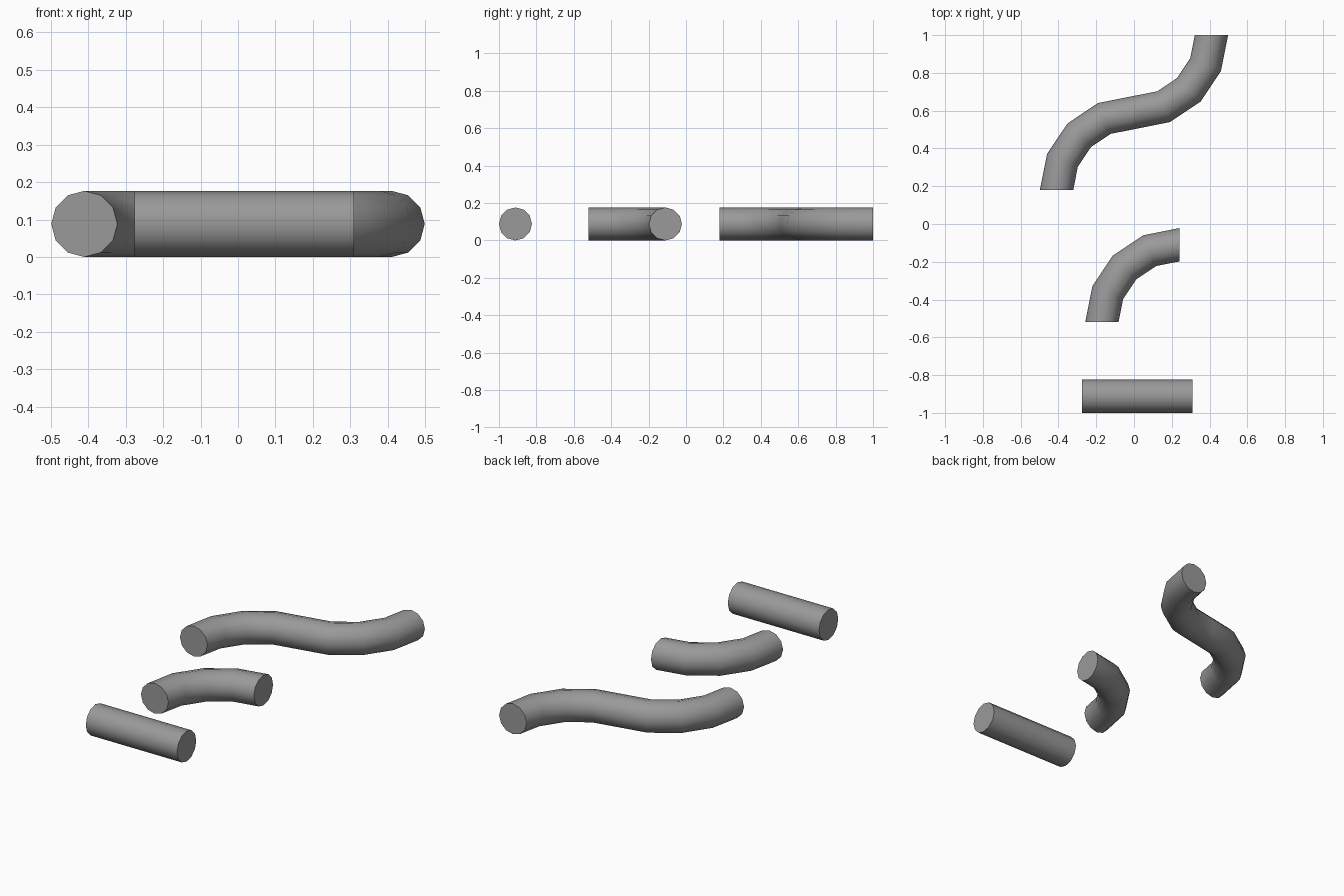
import bpy, bmesh, math
from mathutils import Vector

if "Cube" in bpy.data.objects:
    bpy.data.objects.remove(bpy.data.objects["Cube"])

R = 0.0882      # pipe radius
BEND = 0.41     # bend radius along the pipe centre
SIDES = 12

# Dark grey pipe material
grey = bpy.data.materials.new("dark_grey")
grey.diffuse_color = (0.32, 0.32, 0.32, 1)
grey.use_nodes = True
grey.node_tree.nodes["Principled BSDF"].inputs["Base Color"].default_value = grey.diffuse_color


def arc(cx, cy, start, end, steps=4):
    """Centre points with horizontal side direction for each ring of a bend."""
    rings = []
    for i in range(steps + 1):
        a = math.radians(start + (end - start) * i / steps)
        out = Vector((math.cos(a), math.sin(a), 0))
        rings.append((Vector((cx, cy, 0)) + out * BEND, out))
    return rings


def pipe(name, rings, seam=None):
    """Skin 12-sided rings into a capped pipe, with a sharp seam at one ring."""
    bm = bmesh.new()
    loops = []
    for centre, side in rings:
        loop = []
        for k in range(SIDES):
            t = 2 * math.pi * k / SIDES
            p = centre + side * (R * math.cos(t))
            loop.append(bm.verts.new((p.x, p.y, R + R * math.sin(t))))
        loops.append(loop)
    for a, b in zip(loops, loops[1:]):
        for k in range(SIDES):
            n = (k + 1) % SIDES
            bm.faces.new((a[k], a[n], b[n], b[k]))
    bm.faces.new(loops[0])
    bm.faces.new(loops[-1])
    bmesh.ops.recalc_face_normals(bm, faces=bm.faces[:])
    if seam is not None:
        ring = set(loops[seam])
        bmesh.ops.split_edges(bm, edges=[e for e in bm.edges if set(e.verts) <= ring])
    mesh = bpy.data.meshes.new(name)
    bm.to_mesh(mesh)
    bm.free()
    mesh.materials.append(grey)
    ob = bpy.data.objects.new(name, mesh)
    bpy.context.collection.objects.link(ob)
    bpy.ops.object.select_all(action='DESELECT')
    ob.select_set(True)
    bpy.context.view_layer.objects.active = ob
    bpy.ops.object.shade_smooth_by_angle(angle=math.radians(40))
    return ob


# Straight pipe
side = Vector((0, 1, 0))
pipe("straight_pipe", [(Vector((x, -1 + R, 0)), side) for x in (-0.276, 0.309)])

# Quarter-turn elbow
pipe("elbow_pipe", arc(0.24, -0.52, 180, 90))

# S-bend: two opposite quarter turns meeting at a seam on x = 0
first = arc(0, 0.18, 180, 90)
second = [(c, -s) for c, s in arc(0, 1.0, 270, 360)]
pipe("s_bend_pipe", first + second[1:], seam=4)
